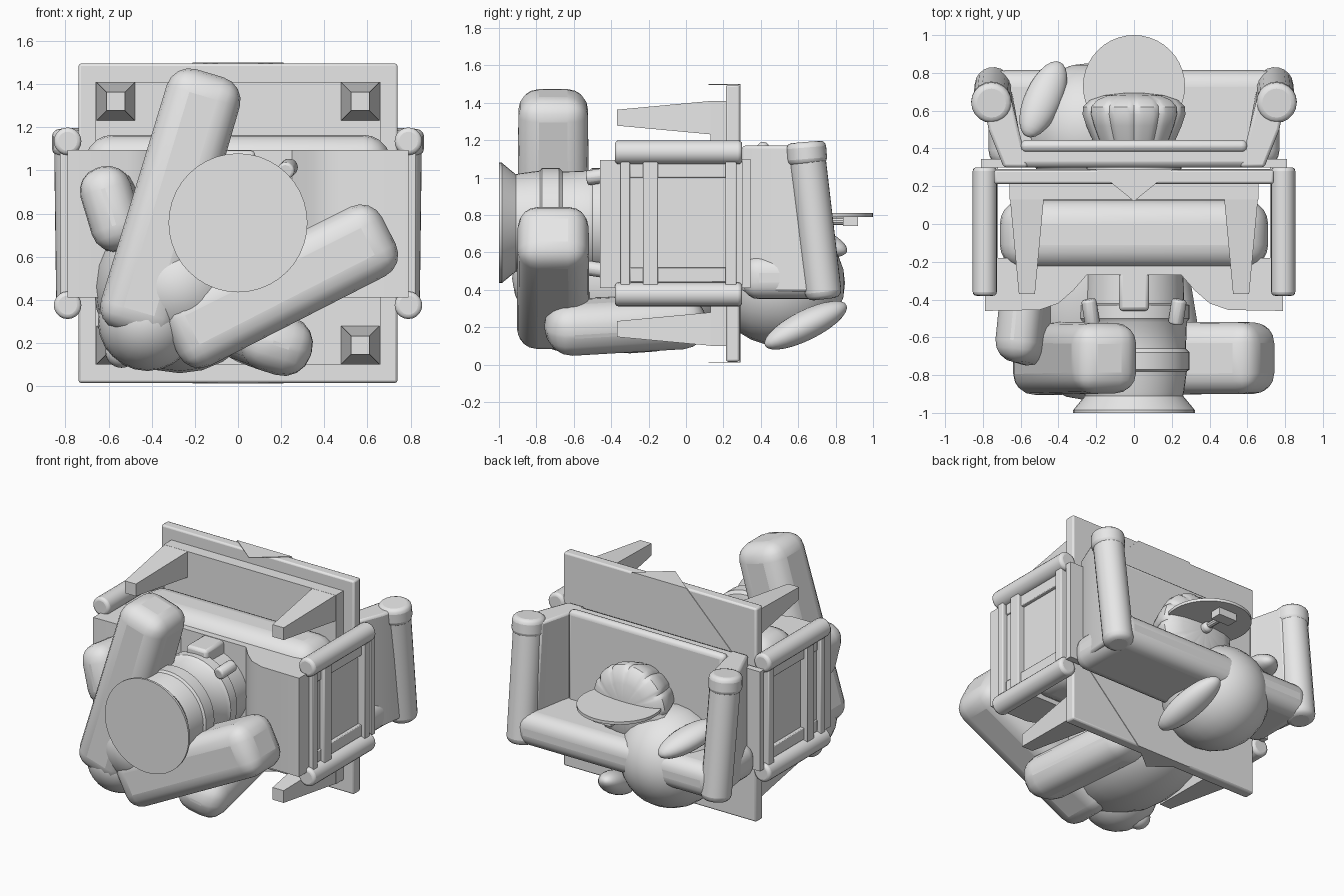
import bpy, bmesh, math
from mathutils import Vector, Matrix

cube = bpy.data.objects.get("Cube")
if cube:
    bpy.data.objects.remove(cube, do_unlink=True)

grey = bpy.data.materials.new("plain_grey")
grey.use_nodes = True
grey.diffuse_color = (0.8, 0.8, 0.8, 1)
grey.node_tree.nodes["Principled BSDF"].inputs["Base Color"].default_value = (0.8, 0.8, 0.8, 1)
parts = []


def finish(name, bm, bevel=0, segments=3):
    bmesh.ops.recalc_face_normals(bm, faces=bm.faces)
    mesh = bpy.data.meshes.new(name)
    bm.to_mesh(mesh)
    bm.free()
    mesh.materials.append(grey)
    ob = bpy.data.objects.new(name, mesh)
    bpy.context.collection.objects.link(ob)
    if bevel:
        mod = ob.modifiers.new("Bevel", 'BEVEL')
        mod.width, mod.segments = bevel, segments
    parts.append(ob)
    return ob


def box(name, x, y, z, bevel=0.0, segments=2):
    """Box given by its (min, max) range on each axis."""
    bm = bmesh.new()
    bmesh.ops.create_cube(bm, size=1)
    for v in bm.verts:
        v.co = [r[0] + (c + 0.5) * (r[1] - r[0]) for r, c in zip((x, y, z), v.co)]
    return finish(name, bm, bevel, segments)


def along(a, b):
    a, b = Vector(a), Vector(b)
    return Matrix.Translation((a + b) / 2) @ (b - a).to_track_quat('Z', 'Y').to_matrix().to_4x4()


def limb(name, a, b, wide, thick, bevel, taper=1.0, roll=0.0):
    """Soft block running from a to b."""
    length = (Vector(b) - Vector(a)).length
    bm = bmesh.new()
    bmesh.ops.create_cube(bm, size=1)
    for v in bm.verts:
        k = taper if v.co.z > 0 else 1
        v.co = (v.co.x * wide * k, v.co.y * thick * k, v.co.z * length)
    bm.transform(along(a, b) @ Matrix.Rotation(roll, 4, 'Z'))
    return finish(name, bm, bevel, 4)


def rod(name, a, b, r, r2=None, bevel=0.02, sides=20):
    bm = bmesh.new()
    bmesh.ops.create_cone(bm, cap_ends=True, segments=sides, radius1=r, radius2=r2 or r,
                          depth=(Vector(b) - Vector(a)).length)
    bm.transform(along(a, b))
    ob = finish(name, bm, bevel, 3)
    if bevel:
        ob.modifiers["Bevel"].limit_method = 'ANGLE'
    return ob


def ball(name, centre, radii, direction=(0, 0, 1)):
    bm = bmesh.new()
    bmesh.ops.create_uvsphere(bm, u_segments=24, v_segments=14, radius=1)
    turn = Vector(direction).to_track_quat('Z', 'Y').to_matrix().to_4x4()
    bm.transform(Matrix.Translation(centre) @ turn @ Matrix.Diagonal((*radii, 1)))
    return finish(name, bm)


def prism(name, points, place, lo, hi, bevel=0):
    """Flat outline pushed from lo to hi; place maps (u, v, w) to a position."""
    bm = bmesh.new()
    rings = [[bm.verts.new(place(u, v, w)) for u, v in points] for w in (lo, hi)]
    n = len(points)
    bm.faces.new(rings[0])
    bm.faces.new(rings[1])
    for i in range(n):
        j = (i + 1) % n
        bm.faces.new((rings[0][i], rings[0][j], rings[1][j], rings[1][i]))
    return finish(name, bm, bevel, 2)


def lathe(name, profile, cx, cz, steps, lobes=0, depth=0.0):
    """Turned shape about a line along y, with optional narrow grooves."""
    bm = bmesh.new()
    rings = []
    for y, r in profile:
        ring = []
        for i in range(steps):
            t = 2 * math.pi * i / steps
            k = 1 - depth * (1 - abs(math.sin(lobes * t / 2))) ** 3 if lobes else 1
            ring.append(bm.verts.new((cx + r * k * math.cos(t), y, cz + r * k * math.sin(t))))
        rings.append(ring)
    for a, b in zip(rings, rings[1:]):
        for i in range(steps):
            j = (i + 1) % steps
            bm.faces.new((a[i], a[j], b[j], b[i]))
    bm.faces.new(rings[0])
    bm.faces.new(rings[-1])
    return finish(name, bm)


# Table lying on its edge, with apron, tapered legs and a folded cloth
box("table_top", (-.74, .74), (.213, .287), (.015, 1.495), .012)
box("table_apron", (-.66, .66), (.13, .22), (.1, 1.41))
for sx in (-1, 1):
    for cz in (.19, 1.32):
        bm = bmesh.new()
        bmesh.ops.create_cone(bm, cap_ends=True, segments=4, radius1=.178 / math.sqrt(2),
                              radius2=.085 / math.sqrt(2), depth=.5)
        bm.transform(along((sx * .567, .13, cz), (sx * .567, -.37, cz))
                     @ Matrix.Rotation(math.pi / 4, 4, 'Z'))
        finish("table_leg", bm)
h, c = .74, .21
outline = [(-c, h), (c, h), (h, c), (h, -c), (c, -h), (-c, -h), (-h, -c), (-h, c)]
prism("cloth_top", outline, lambda u, v, w: (u, w, .755 + v), .285, .291)
flap = [(-c, .291), (c, .291), (0, .12)]
for s in (-1, 1):
    prism("cloth_flap", flap, lambda u, v, w: (u, v, .755 + s * w), .74, .744)
    prism("cloth_side_flap", flap, lambda u, v, w: (s * w, v, .755 + u), .74, .744)

# Slatted bench with post rails
skirt = [(-.79, -.18), (-.79, -.46), (-.5, -.455), (-.4, -.42), (-.32, -.35), (-.25, -.27),
         (.25, -.27), (.32, -.35), (.4, -.42), (.5, -.455), (.79, -.46), (.79, -.18)]
prism("bench_skirt", skirt, lambda u, v, w: (u, v, w), .41, 1.095)
box("bench_cushion", (-.71, .71), (-.24, .13), (.42, 1.165), .13, 5)
box("bench_top_board", (-.81, .81), (.3, .345), (.41, 1.1))
for s in (-1, 1):
    def side(a, b):
        return tuple(sorted((s * a, s * b)))
    for cz in (.375, 1.135):
        rod("bench_post", (s * .79, -.38, cz), (s * .79, .3, cz), .064, bevel=.02)
    for y0, y1 in ((-.35, -.3), (-.23, -.15), (.21, .27)):
        box("bench_slat", side(.77, .825), (y0, y1), (.4, 1.11), .006)
    for z0 in (.44, 1.0):
        box("bench_crossbar", side(.76, .8), (-.3, .25), (z0, z0 + .08), .005)
    box("bench_side_panel", side(.72, .775), (-.3, .3), (.42, 1.09))

# Rolled-arm sofa
box("sofa_seat", (-.66, .66), (.3, .42), (.4, 1.17), .03)
box("sofa_cushion", (-.6, .6), (.38, .445), (.5, 1.19), .03, 3)
box("sofa_back", (-.77, .77), (.3, .815), (.35, .58), .09, 5)
arm = [(.56, .3), (.69, .3), (.77, .5), (.8, .66), (.65, .66), (.61, .5)]
for s in (-1, 1):
    prism("sofa_arm", arm, lambda u, v, w: (s * u, v + (.085 * (1.17 - w) if v > .6 else 0), w),
          .39, 1.17, .015)
    rod("sofa_arm_roll", (s * .745, .738, .35), (s * .755, .645, 1.14), .098, bevel=.04)
    rod("sofa_arm_cap", (s * .755, .65, 1.07), (s * .755, .64, 1.19), .107, bevel=.03)

# Hydrant standing along y, with a ribbed dome
lathe("hydrant_body", [(-1, .322), (-.985, .322), (-.91, .26), (-.89, .265), (-.78, .28), (-.77, .295),
                       (-.68, .295), (-.66, .275), (-.52, .28), (-.5, .295), (-.43, .295), (-.42, .265),
                       (.42, .25)], 0, .757, 40)
lathe("hydrant_dome", [(.4, .2), (.43, .215), (.52, .255), (.58, .275), (.62, .272), (.655, .24),
                       (.68, .17), (.692, .08), (.695, .02)], 0, .76, 96, 12, .045)
rod("dome_knob", (0, .68, .76), (0, .74, .76), .035)
for sz in (-1, 1):
    cz = .757 + sz * .275
    box("hydrant_outlet", (-.08, .08), (-.46, -.25), (cz - .06, cz + .06), .02)
    for s in (-1, 1):
        bolt_z = .757 + sz * .24
        rod("hydrant_bolt", (s * .22, -.53, bolt_z), (s * .24, -.4, bolt_z + sz * .02), .042,
            bevel=.015, sides=10)

# Round plate across the dome, with its bracket
rod("round_plate", (0, .73, .79), (0, .73, .81), .27, bevel=0, sides=40)
box("plate_bracket", (-.07, .07), (.84, .92), (.74, .79))
rod("plate_stem", (0, .7, .765), (0, .88, .765), .02, bevel=0, sides=10)

# Soft toy sitting along y
ball("toy_body", (-.27, -.3, .46), (.4, .4, .63), (0, 1, 0))
ball("toy_rump", (-.42, -.64, .3), (.23, .23, .26), (0, 1, 0))
ball("toy_tail", (-.54, -.6, .16), (.075, .075, .075))
ball("toy_head", (-.25, .5, .435), (.335, .335, .35), (0, 1, 0))
limb("toy_leg_long", (-.49, -.71, .24), (-.13, -.71, 1.45), .39, .37, .11, .95)
limb("toy_leg_short", (-.31, -.71, .21), (.7, -.71, .72), .39, .37, .11, .97)
limb("toy_arm_upper", (-.6, -.74, .83), (-.52, .05, .78), .24, .4, .11, 1, -.3)
limb("toy_arm_lower", (.2, -.75, .19), (.06, .1, .24), .34, .28, .13, 1, .3)
ball("toy_ear_left", (-.48, .66, .67), (.1, .075, .225), (.16, .36, -.12))
ball("toy_ear_right", (.08, .64, .21), (.1, .08, .25), (-.1, .36, .18))

# Smooth curved surfaces, keep edges sharp
bpy.ops.object.select_all(action='DESELECT')
for ob in parts:
    ob.select_set(True)
bpy.context.view_layer.objects.active = parts[0]
bpy.ops.object.shade_smooth_by_angle(angle=math.radians(35))
